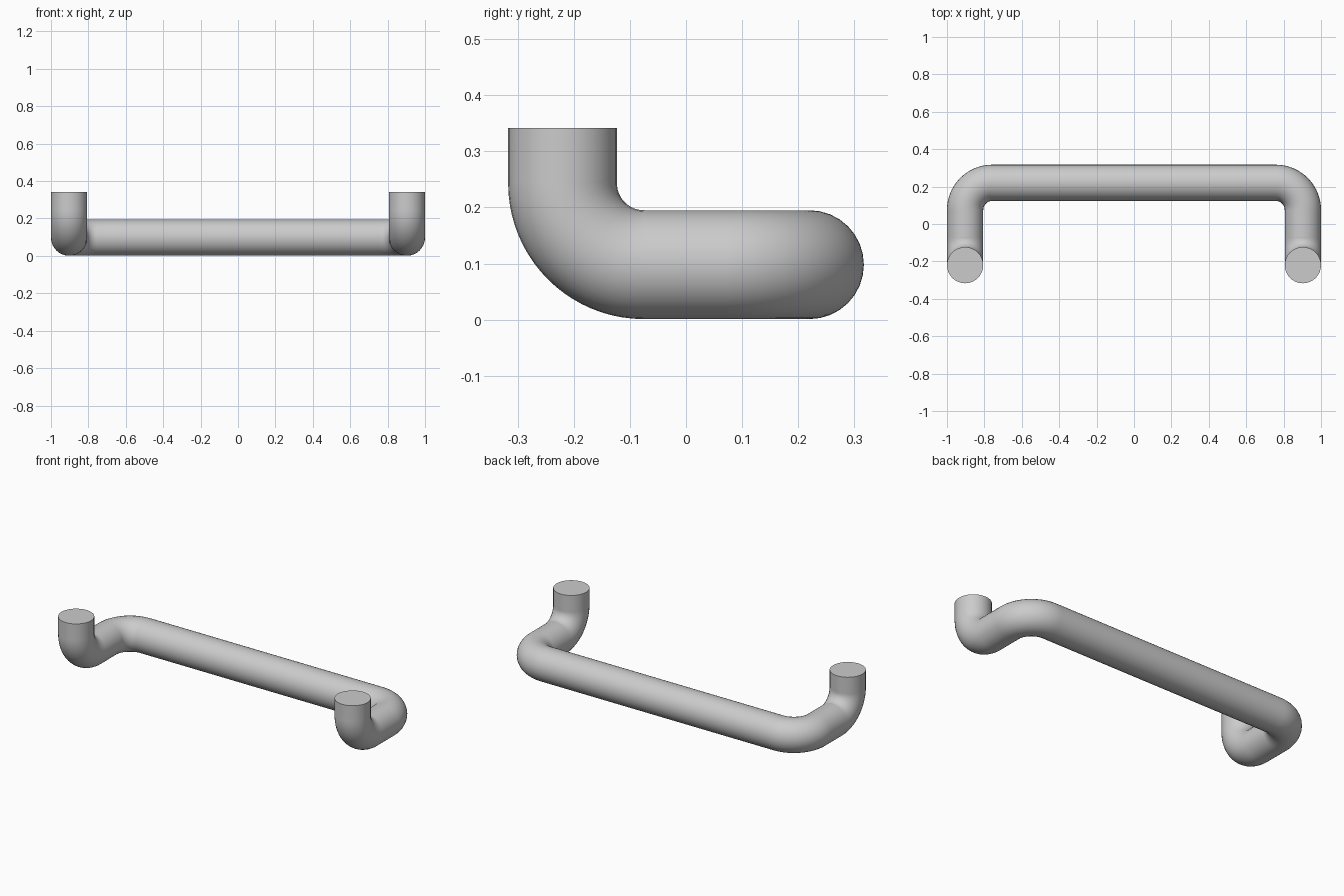
import bpy
import math
from mathutils import Vector

if "Cube" in bpy.data.objects:
    bpy.data.objects.remove(bpy.data.objects["Cube"], do_unlink=True)

TUBE = 0.097    # tube radius
BEND = 0.145    # centre-line bend radius
KAPPA = 0.5523  # handle length of a quarter arc

# Grey metal
metal = bpy.data.materials.new("grey_metal")
metal.use_nodes = True
grey = (0.6, 0.6, 0.6, 1)
metal.diffuse_color = grey
metal.node_tree.nodes["Principled BSDF"].inputs["Base Color"].default_value = grey

# Centre line corners: post, arm, grip, arm, post
x, y, low, top = 1 - TUBE, 0.22, TUBE + 0.001, 0.342
half = [Vector(p) for p in ((x, -y, top), (x, -y, low), (x, y, low))]
corners = half + [Vector((-p.x, p.y, p.z)) for p in reversed(half)]

# Round each corner: (point, left handle, right handle)
knots = [(corners[0],) * 3]
for before, corner, after in zip(corners, corners[1:], corners[2:]):
    a = (before - corner).normalized() * BEND
    b = (after - corner).normalized() * BEND
    knots.append((corner + a, corner + a * 1.05, corner + a * (1 - KAPPA)))
    knots.append((corner + b, corner + b * (1 - KAPPA), corner + b * 1.05))
knots.append((corners[-1],) * 3)

# Bent tube handle
curve = bpy.data.curves.new("bar_handle", "CURVE")
curve.dimensions = "3D"
curve.twist_mode = "MINIMUM"
curve.bevel_depth = TUBE
curve.bevel_resolution = 14
curve.resolution_u = 20
curve.use_fill_caps = True
spline = curve.splines.new("BEZIER")
spline.bezier_points.add(len(knots) - 1)
for point, (co, left, right) in zip(spline.bezier_points, knots):
    point.handle_left_type = point.handle_right_type = "FREE"
    point.co, point.handle_left, point.handle_right = co, left, right

handle = bpy.data.objects.new("bar_handle", curve)
bpy.context.collection.objects.link(handle)
curve.materials.append(metal)
bpy.ops.object.select_all(action="DESELECT")
handle.select_set(True)
bpy.context.view_layer.objects.active = handle
bpy.ops.object.convert(target="MESH")
bpy.ops.object.shade_smooth_by_angle(angle=math.radians(40))
